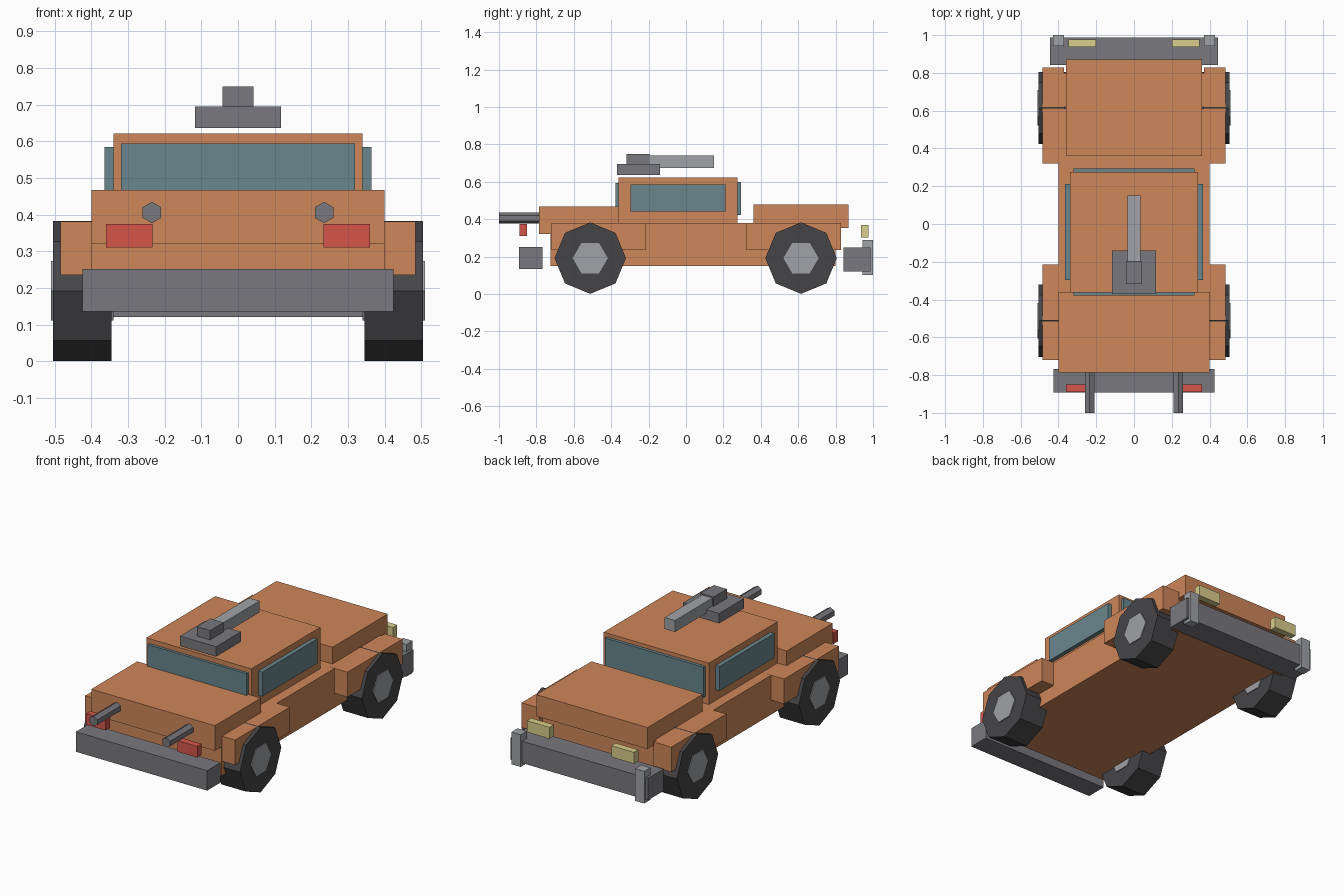
import bpy
from math import pi

if "Cube" in bpy.data.objects:
    bpy.data.objects.remove(bpy.data.objects["Cube"])


def material(name, rgb):
    m = bpy.data.materials.new(name)
    m.diffuse_color = (*rgb, 1)
    m.use_nodes = True
    m.node_tree.nodes["Principled BSDF"].inputs["Base Color"].default_value = m.diffuse_color
    return m


ORANGE = material("orange_paint", (0.62, 0.24, 0.10))
GLASS = material("blue_glass", (0.14, 0.24, 0.27))
RUBBER = material("dark_rubber", (0.06, 0.06, 0.065))
RED = material("red_lamp", (0.66, 0.09, 0.07))
YELLOW = material("yellow_lamp", (0.70, 0.62, 0.27))
STEEL = material("steel", (0.19, 0.19, 0.21))
LIGHT = material("light_steel", (0.35, 0.36, 0.38))


def finish(name, mat):
    ob = bpy.context.object
    ob.name = ob.data.name = name
    ob.data.materials.append(mat)
    return ob


def box(name, x, y, z, mat):
    """Box from (min, max) ranges on each axis."""
    bpy.ops.mesh.primitive_cube_add(size=1, location=[sum(r) / 2 for r in (x, y, z)])
    bpy.context.object.scale = [r[1] - r[0] for r in (x, y, z)]
    bpy.ops.object.transform_apply(location=False, rotation=False, scale=True)
    return finish(name, mat)


def pair(name, x, y, z, mat):
    """Two boxes mirrored across x = 0; x is given for the right side."""
    box(name + "_right", x, y, z, mat)
    box(name + "_left", (-x[1], -x[0]), y, z, mat)


def prism(name, sides, radius, length, loc, rot, mat):
    bpy.ops.mesh.primitive_cylinder_add(vertices=sides, radius=radius, depth=length,
                                        location=loc, rotation=rot)
    bpy.ops.object.transform_apply(location=False, rotation=True, scale=False)
    return finish(name, mat)


# Body
box("chassis", (-0.40, 0.40), (-0.725, 0.80), (0.15, 0.38), ORANGE)
box("front_deck", (-0.40, 0.40), (-0.785, -0.36), (0.32, 0.467), ORANGE)
box("rear_deck", (-0.36, 0.36), (0.36, 0.87), (0.352, 0.478), ORANGE)
box("cabin", (-0.34, 0.34), (-0.362, 0.275), (0.37, 0.622), ORANGE)
pair("front_fender", (0.37, 0.485), (-0.72, -0.215), (0.235, 0.381), ORANGE)
pair("rear_fender", (0.37, 0.485), (0.32, 0.828), (0.235, 0.381), ORANGE)

# Windows
box("front_window", (-0.32, 0.32), (-0.378, -0.35), (0.42, 0.594), GLASS)
box("rear_window", (-0.32, 0.32), (0.26, 0.293), (0.423, 0.60), GLASS)
pair("side_window", (0.33, 0.365), (-0.297, 0.212), (0.442, 0.585), GLASS)

# Bumpers and rear bumper posts
box("front_bumper", (-0.425, 0.425), (-0.892, -0.768), (0.135, 0.252), STEEL)
box("rear_bumper", (-0.445, 0.445), (0.842, 0.987), (0.12, 0.248), STEEL)
pair("bumper_post", (0.37, 0.43), (0.943, 1.0), (0.102, 0.29), LIGHT)

# Lamps
pair("red_lamp", (0.233, 0.36), (-0.89, -0.85), (0.31, 0.375), RED)
pair("yellow_lamp", (0.20, 0.347), (0.936, 0.976), (0.303, 0.37), YELLOW)

# Roof gun
box("turret_base", (-0.117, 0.117), (-0.37, -0.14), (0.637, 0.695), STEEL)
box("turret_block", (-0.042, 0.042), (-0.318, -0.195), (0.69, 0.75), STEEL)
box("turret_barrel", (-0.034, 0.034), (-0.21, 0.15), (0.675, 0.742), LIGHT)

# Wheels with full-width hubs, and pipes
for s, side in ((1, "right"), (-1, "left")):
    for y, end in ((-0.512, "front"), (0.615, "rear")):
        tag = f"{end}_{side}"
        prism("wheel_" + tag, 8, 0.191, 0.16, (s * 0.425, y, 0.191 + 0.001),
              (0, pi / 2, 0), RUBBER)
        hub = prism("hub_" + tag, 6, 0.094, 0.17, (s * 0.425, y, 0.192),
                    (0, pi / 2, 0), LIGHT)
    prism("pipe_" + side, 6, 0.029, 0.24, (s * 0.235, -0.88, 0.406),
          (pi / 2, 0, 0), STEEL)
